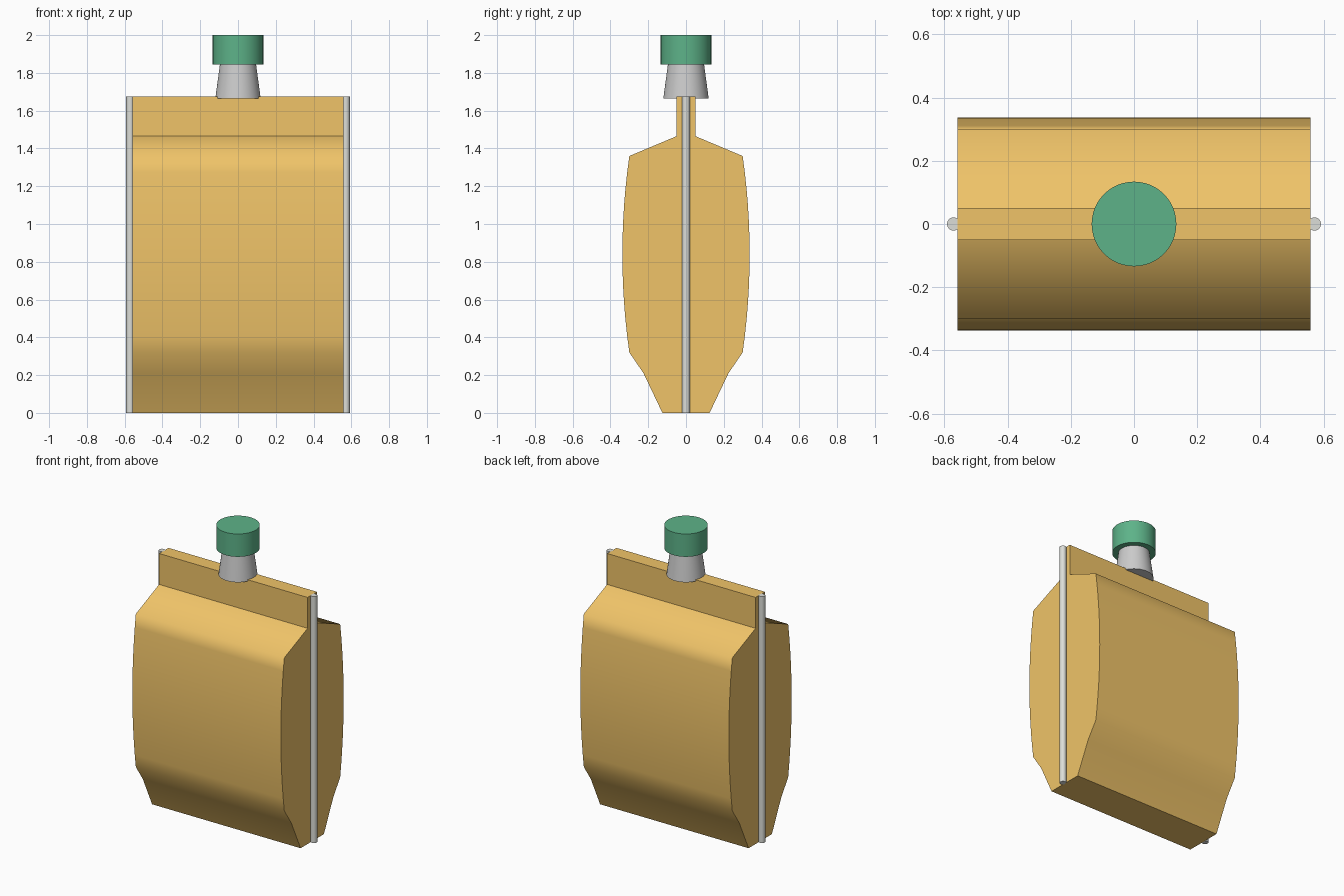
import bpy, bmesh, math

if "Cube" in bpy.data.objects:
    bpy.data.objects.remove(bpy.data.objects["Cube"])


def material(name, color):
    m = bpy.data.materials.new(name)
    m.diffuse_color = (*color, 1)
    m.use_nodes = True
    m.node_tree.nodes["Principled BSDF"].inputs["Base Color"].default_value = m.diffuse_color
    return m


def finish(name, bm, angle, mat=None):
    bmesh.ops.recalc_face_normals(bm, faces=bm.faces)
    me = bpy.data.meshes.new(name)
    bm.to_mesh(me)
    bm.free()
    ob = bpy.data.objects.new(name, me)
    bpy.context.collection.objects.link(ob)
    if mat:
        me.materials.append(mat)
    bpy.ops.object.select_all(action='DESELECT')
    ob.select_set(True)
    bpy.context.view_layer.objects.active = ob
    bpy.ops.object.shade_smooth_by_angle(angle=math.radians(angle))
    return ob


def round_part(name, x, z0, z1, r0, r1, sides, mat=None):
    bm = bmesh.new()
    bmesh.ops.create_cone(bm, cap_ends=True, segments=sides,
                          radius1=r0, radius2=r1, depth=z1 - z0)
    bmesh.ops.translate(bm, verts=bm.verts, vec=(x, 0, (z0 + z1) / 2))
    return finish(name, bm, 40, mat)


orange = material("orange_film", (0.87, 0.55, 0.14))
green = material("green_plastic", (0.11, 0.45, 0.25))
seam_grey = material("seam_grey", (0.72, 0.73, 0.69))

# Pouch body: half profile with bulging sides, mirrored and extruded along x
half = [(0.125, 0), (0.225, 0.21)]
for i in range(13):
    t = -1 + i / 6
    half.append((0.30 + 0.037 * (1 - t * t), 0.84 + 0.52 * t))
half += [(0.05, 1.465), (0.05, 1.675)]
outline = half + [(-y, z) for y, z in reversed(half)]
bm = bmesh.new()
face = bm.faces.new([bm.verts.new((-0.558, y, z)) for y, z in outline])
ext = bmesh.ops.extrude_face_region(bm, geom=[face], use_keep_orig=True)
bmesh.ops.translate(bm, vec=(1.116, 0, 0),
                    verts=[v for v in ext["geom"] if isinstance(v, bmesh.types.BMVert)])
finish("pouch_body", bm, 62, orange)

# Side seams
for side, x in (("left", -0.571), ("right", 0.571)):
    round_part(side + "_seam", x, 0, 1.675, 0.021, 0.021, 16, seam_grey)

# Spout and cap
round_part("spout", 0, 1.665, 1.85, 0.12, 0.095, 48)
round_part("cap", 0, 1.845, 2.0, 0.134, 0.134, 48, green)
